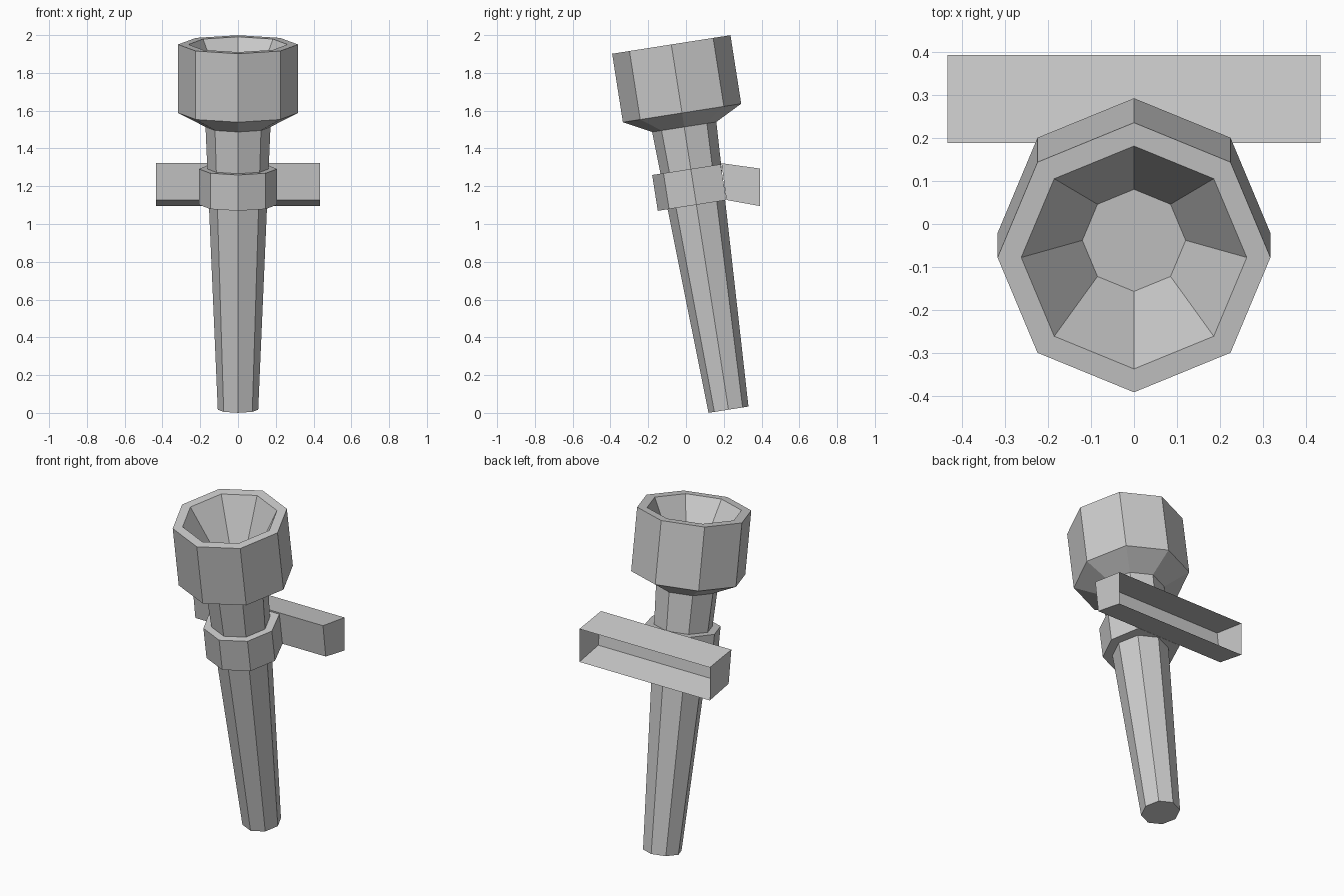
import bpy, bmesh
from math import sin, cos, pi, radians
from mathutils import Matrix

SIDES = 8
TILT = Matrix.Translation((0, 0.225, 0.017)) @ Matrix.Rotation(radians(8.9), 4, 'X')

cube = bpy.data.objects.get("Cube")
if cube:
    bpy.data.objects.remove(cube, do_unlink=True)

grey = bpy.data.materials.new("plain_grey")
grey.use_nodes = True
colour = (0.6, 0.6, 0.6, 1)
grey.diffuse_color = colour
grey.node_tree.nodes["Principled BSDF"].inputs["Base Color"].default_value = colour


def finish(name, bm):
    mesh = bpy.data.meshes.new(name)
    bm.to_mesh(mesh)
    bm.free()
    mesh.materials.append(grey)
    obj = bpy.data.objects.new(name, mesh)
    bpy.context.collection.objects.link(obj)
    return obj


def lathe(name, profile, flat_back=None):
    """Eight-sided turned part from (radius, height) rings, capped at both ends."""
    bm = bmesh.new()
    rings = []
    for r, h in profile:
        ring = []
        for i in range(SIDES):
            a = 2 * pi * i / SIDES
            x, y = r * cos(a), r * sin(a)
            if flat_back and y > r * 0.5:
                y = flat_back
            ring.append(bm.verts.new((x, y, h)))
        rings.append(ring)
    for low, high in zip(rings, rings[1:]):
        for i in range(SIDES):
            j = (i + 1) % SIDES
            bm.faces.new((low[i], low[j], high[j], high[i]))
    bm.faces.new(rings[0][::-1])
    bm.faces.new(rings[-1])
    bm.transform(TILT)
    return finish(name, bm)


# Tapered handle
lathe("handle", [(0.107, 0), (0.172, 1.515)])

# Hollow bowl: flare, outer wall, rim, sloping inside and floor
lathe("bowl", [(0.172, 1.515), (0.317, 1.59), (0.317, 1.957),
               (0.262, 1.957), (0.12, 1.70)])

# Collar, flattened where it meets the wall bracket
lathe("collar", [(0.207, 1.098), (0.207, 1.29)], flat_back=0.16)

# Wall bracket: a thin-walled box, open at the back
bm = bmesh.new()
section = [(0.393, 1.293), (0.188, 1.322), (0.214, 1.127), (0.393, 1.095)]
left, right = [[bm.verts.new((x, y, z)) for y, z in section] for x in (0.433, -0.433)]
for i in range(3):
    bm.faces.new((left[i], left[i + 1], right[i + 1], right[i]))
bm.faces.new(left[::-1])
bm.faces.new(right)
bmesh.ops.recalc_face_normals(bm, faces=bm.faces)
# Make the front wall face forwards
if next(f for f in bm.faces if left[1] in f.verts and right[2] in f.verts
        and left[2] in f.verts).normal.y > 0:
    bmesh.ops.reverse_faces(bm, faces=bm.faces)
finish("wall_bracket", bm)
